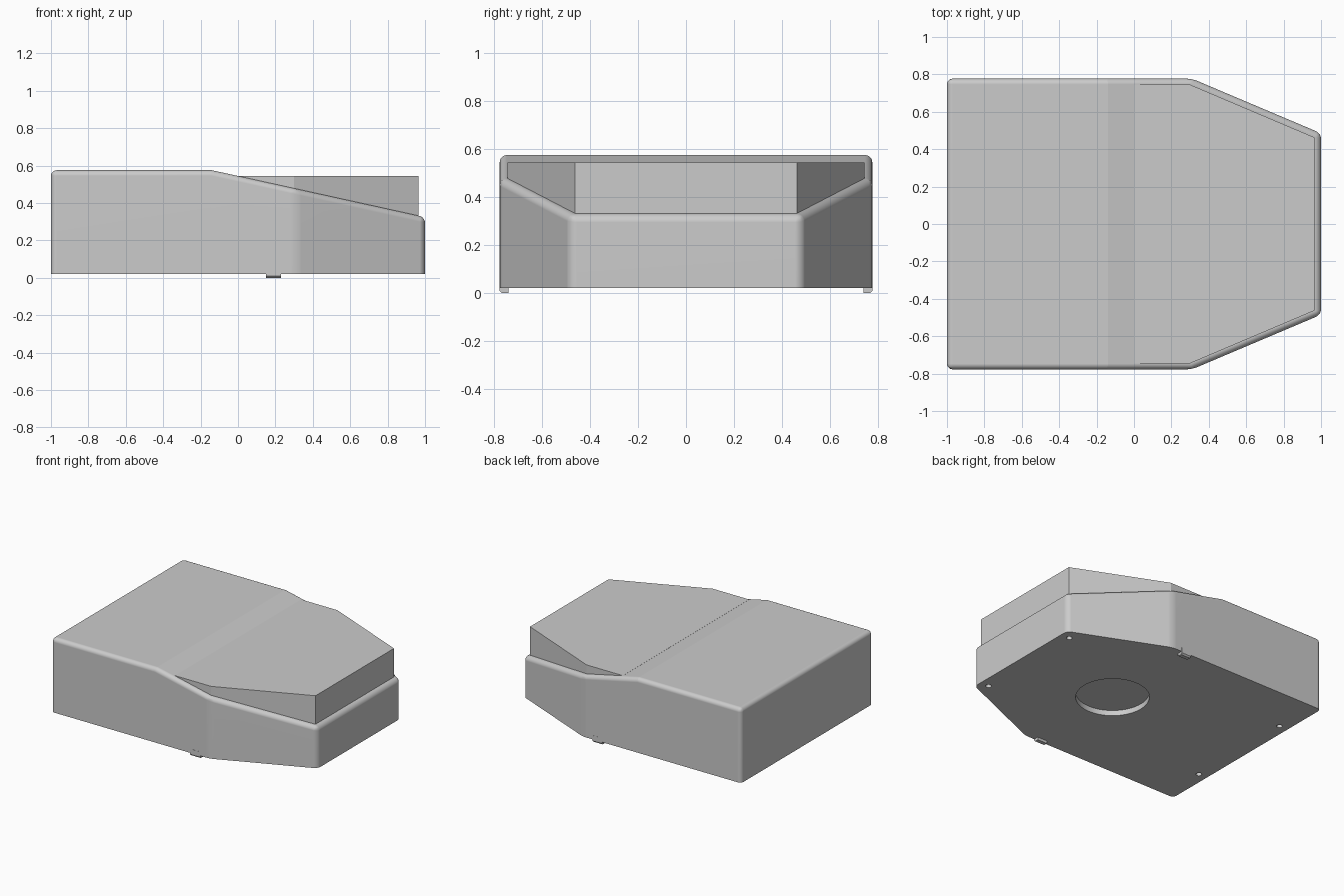
import bpy, bmesh
from mathutils import Matrix

if "Cube" in bpy.data.objects:
    bpy.data.objects.remove(bpy.data.objects["Cube"])

grey = bpy.data.materials.new("light grey")
grey.use_nodes = True
grey.diffuse_color = (0.6, 0.6, 0.6, 1)
grey.node_tree.nodes["Principled BSDF"].inputs["Base Color"].default_value = (0.6, 0.6, 0.6, 1)

BREAK = -0.14      # where the roof starts to slope
BASE = 0.02        # underside height
ROOF = 0.575


def roof(x):
    return ROOF - max(0, x - BREAK) * 0.22


def make_object(name, bm):
    bmesh.ops.recalc_face_normals(bm, faces=bm.faces)
    mesh = bpy.data.meshes.new(name)
    bm.to_mesh(mesh)
    bm.free()
    mesh.materials.append(grey)
    ob = bpy.data.objects.new(name, mesh)
    bpy.context.collection.objects.link(ob)
    return ob


def prism(name, outline, low, high):
    bm = bmesh.new()
    face = bm.faces.new([bm.verts.new((x, y, low)) for x, y in outline])
    new = bmesh.ops.extrude_face_region(bm, geom=[face])["geom"]
    for v in new:
        if isinstance(v, bmesh.types.BMVert):
            v.co.z = high
    return make_object(name, bm)


def mirrored(half):
    return half + [(x, -y) for x, y in reversed(half)]


# Main shell: tapered outline under a flat then sloping roof
outline = mirrored([(-1, 0.777), (BREAK, 0.777), (0.31, 0.777), (1, 0.485)])
bm = bmesh.new()
bottom = [bm.verts.new((x, y, BASE)) for x, y in outline]
top = [bm.verts.new((x, y, roof(x))) for x, y in outline]
bm.faces.new(bottom)
bm.faces.new([top[i] for i in (0, 1, 6, 7)])
bm.faces.new(top[1:7])
for i in range(8):
    j = (i + 1) % 8
    bm.faces.new((bottom[i], bottom[j], top[j], top[i]))


def is_rounded(edge):
    a, b = (v.co for v in edge.verts)
    on_break = abs(a.x - BREAK) < 0.001 and abs(b.x - BREAK) < 0.001
    return max(a.z, b.z) > BASE + 0.01 and not on_break


bmesh.ops.bevel(bm, geom=[e for e in bm.edges if is_rounded(e)], offset=0.03,
                offset_type='OFFSET', segments=5, profile=0.5,
                affect='EDGES', clamp_overlap=True)
shell = make_object("shell", bm)


# Underside: round recess and four screw holes
def cut_hole(x, y, radius, depth, sides):
    bm = bmesh.new()
    bmesh.ops.create_cone(bm, cap_ends=True, segments=sides, radius1=radius,
                          radius2=radius, depth=2 * depth,
                          matrix=Matrix.Translation((x, y, BASE)))
    cutter = make_object("hole_cutter", bm)
    cutter.hide_render = True
    mod = shell.modifiers.new("hole", 'BOOLEAN')
    mod.operation = 'DIFFERENCE'
    mod.solver = 'EXACT'
    mod.object = cutter
    bpy.context.view_layer.objects.active = shell
    bpy.ops.object.modifier_apply(modifier=mod.name)
    bpy.data.objects.remove(cutter)


cut_hole(0.19, 0, 0.25, 0.04, 64)
for x in (-0.93, 0.93):
    for y in (-0.425, 0.425):
        cut_hole(x, y, 0.02, 0.06, 24)

# Soft rounded edges, crisp roof break
bpy.ops.object.select_all(action='DESELECT')
shell.select_set(True)
bpy.context.view_layer.objects.active = shell
bpy.ops.object.shade_smooth_by_angle(angle=0.45)
for e in shell.data.edges:
    if all(abs(shell.data.vertices[i].co.x - BREAK) < 0.005 for i in e.vertices):
        e.use_edge_sharp = True
weighted = shell.modifiers.new("flat_panels", 'WEIGHTED_NORMAL')
weighted.keep_sharp = True

# Raised flat block standing out of the sloping roof
prism("raised_block",
      mirrored([(0.0, 0.745), (0.30, 0.745), (0.965, 0.463)]), 0.25, 0.545)

# Small clip feet under both sides, chamfered at the outer lower edge
for side, name in ((1, "left_clip"), (-1, "right_clip")):
    profile = [(0.74, 0.05), (0.74, 0.0), (0.768, 0.0), (0.778, 0.01), (0.778, 0.05)]
    bm = bmesh.new()
    face = bm.faces.new([bm.verts.new((0.15, side * y, z)) for y, z in profile])
    new = bmesh.ops.extrude_face_region(bm, geom=[face])["geom"]
    bmesh.ops.translate(bm, vec=(0.08, 0, 0),
                        verts=[v for v in new if isinstance(v, bmesh.types.BMVert)])
    make_object(name, bm)
